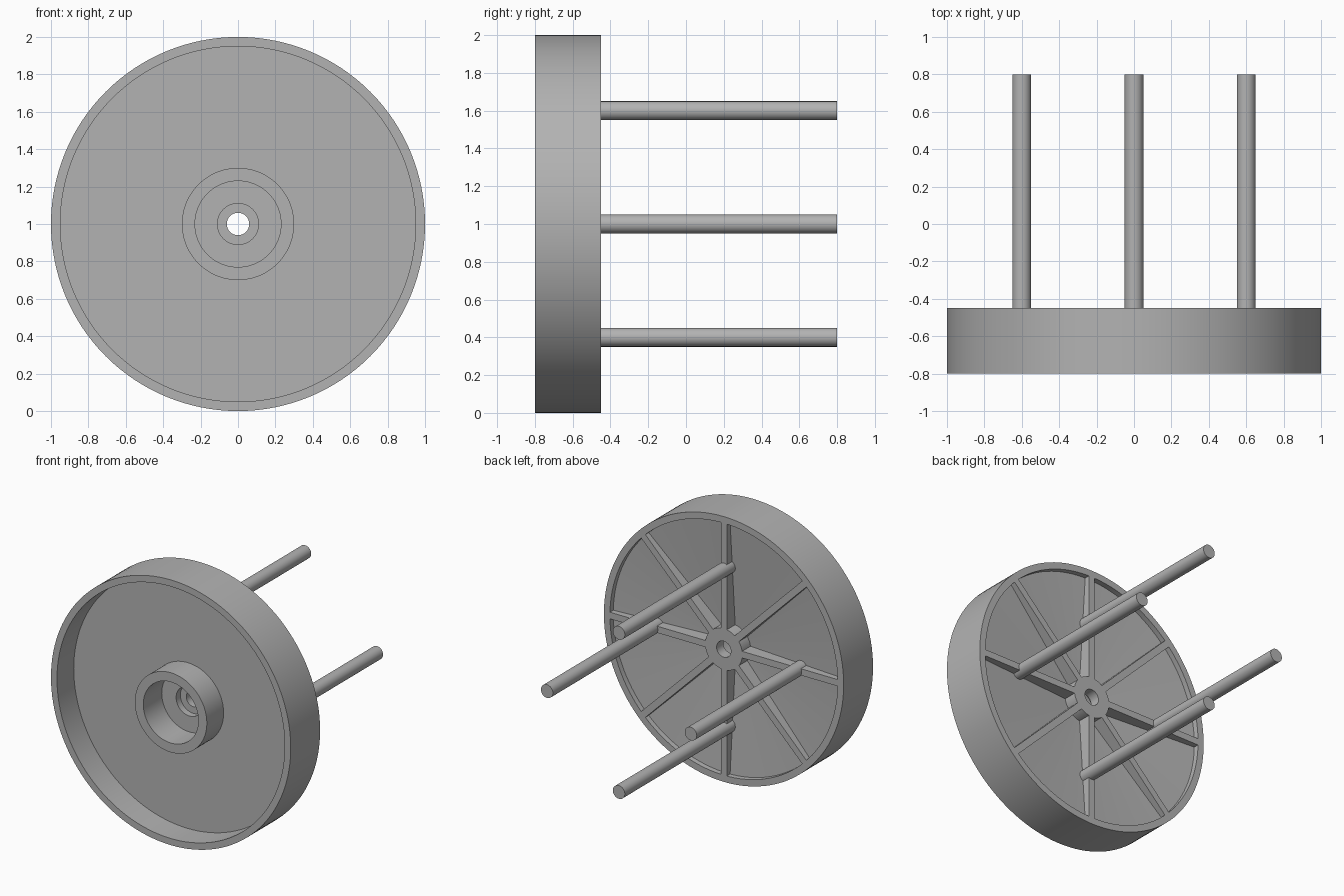
import bpy, bmesh, math
from mathutils import Matrix, Vector

if "Cube" in bpy.data.objects:
    bpy.data.objects.remove(bpy.data.objects["Cube"], do_unlink=True)

grey = bpy.data.materials.new("plain grey")
grey.use_nodes = True
colour = (0.45, 0.45, 0.45, 1)
grey.diffuse_color = colour
grey.node_tree.nodes["Principled BSDF"].inputs["Base Color"].default_value = colour

FRONT, BACK, TIP = -0.8, -0.45, 0.8
WEB_FRONT = -0.6
CENTRE = Vector((0, 0, 1))


def finish(name, bm, smooth=True):
    bmesh.ops.recalc_face_normals(bm, faces=bm.faces)
    mesh = bpy.data.meshes.new(name)
    bm.to_mesh(mesh)
    bm.free()
    mesh.materials.append(grey)
    obj = bpy.data.objects.new(name, mesh)
    bpy.context.collection.objects.link(obj)
    obj.location = CENTRE
    if smooth:
        bpy.ops.object.select_all(action="DESELECT")
        obj.select_set(True)
        bpy.context.view_layer.objects.active = obj
        bpy.ops.object.shade_smooth_by_angle(angle=math.radians(30))
    return obj


def revolve(name, profile, steps):
    """Spin a closed (radius, y) outline around the wheel axis."""
    bm = bmesh.new()
    verts = [bm.verts.new((r, y, 0)) for r, y in profile]
    edges = [bm.edges.new((v, verts[i - 1])) for i, v in enumerate(verts)]
    bmesh.ops.spin(bm, geom=verts + edges, cent=(0, 0, 0), axis=(0, 1, 0),
                   angle=math.tau, steps=steps)
    bmesh.ops.remove_doubles(bm, verts=bm.verts, dist=1e-4)
    return finish(name, bm)


# Dished wheel: rim, thin web sloping on the back, cupped hub and stepped bore
revolve("wheel_body", [
    (1.0, FRONT), (1.0, BACK), (0.95, BACK), (0.95, -0.49),
    (0.155, -0.55), (0.155, BACK), (0.06, BACK), (0.06, -0.53),
    (0.11, -0.53), (0.11, -0.58), (0.23, -0.58), (0.23, FRONT),
    (0.3, FRONT), (0.3, WEB_FRONT), (0.95, WEB_FRONT), (0.95, FRONT),
], 128)

# Eight straight ribs across the back, from hub to rim
inner, outer, thick, root = 0.15, 0.952, 0.05, -0.57
for i in range(8):
    bm = bmesh.new()
    bmesh.ops.create_cube(bm, size=1)
    bmesh.ops.scale(bm, vec=(outer - inner, BACK - root, thick), verts=bm.verts)
    bmesh.ops.translate(bm, vec=((outer + inner) / 2, (BACK + root) / 2, 0), verts=bm.verts)
    turn = Matrix.Rotation(i * math.tau / 8, 3, "Y")
    bmesh.ops.rotate(bm, cent=(0, 0, 0), matrix=turn, verts=bm.verts)
    finish(f"rib_{i + 1}", bm, smooth=False)

# Four long pins standing on every second rib
for i in range(4):
    a = i * math.tau / 4
    bm = bmesh.new()
    bmesh.ops.create_cone(bm, cap_ends=True, segments=40, radius1=0.05,
                          radius2=0.05, depth=TIP - root)
    bmesh.ops.rotate(bm, cent=(0, 0, 0), matrix=Matrix.Rotation(math.pi / 2, 3, "X"),
                     verts=bm.verts)
    bmesh.ops.translate(bm, vec=(0.6 * math.cos(a), (TIP + root) / 2, 0.6 * math.sin(a)),
                        verts=bm.verts)
    finish(f"pin_{i + 1}", bm)
